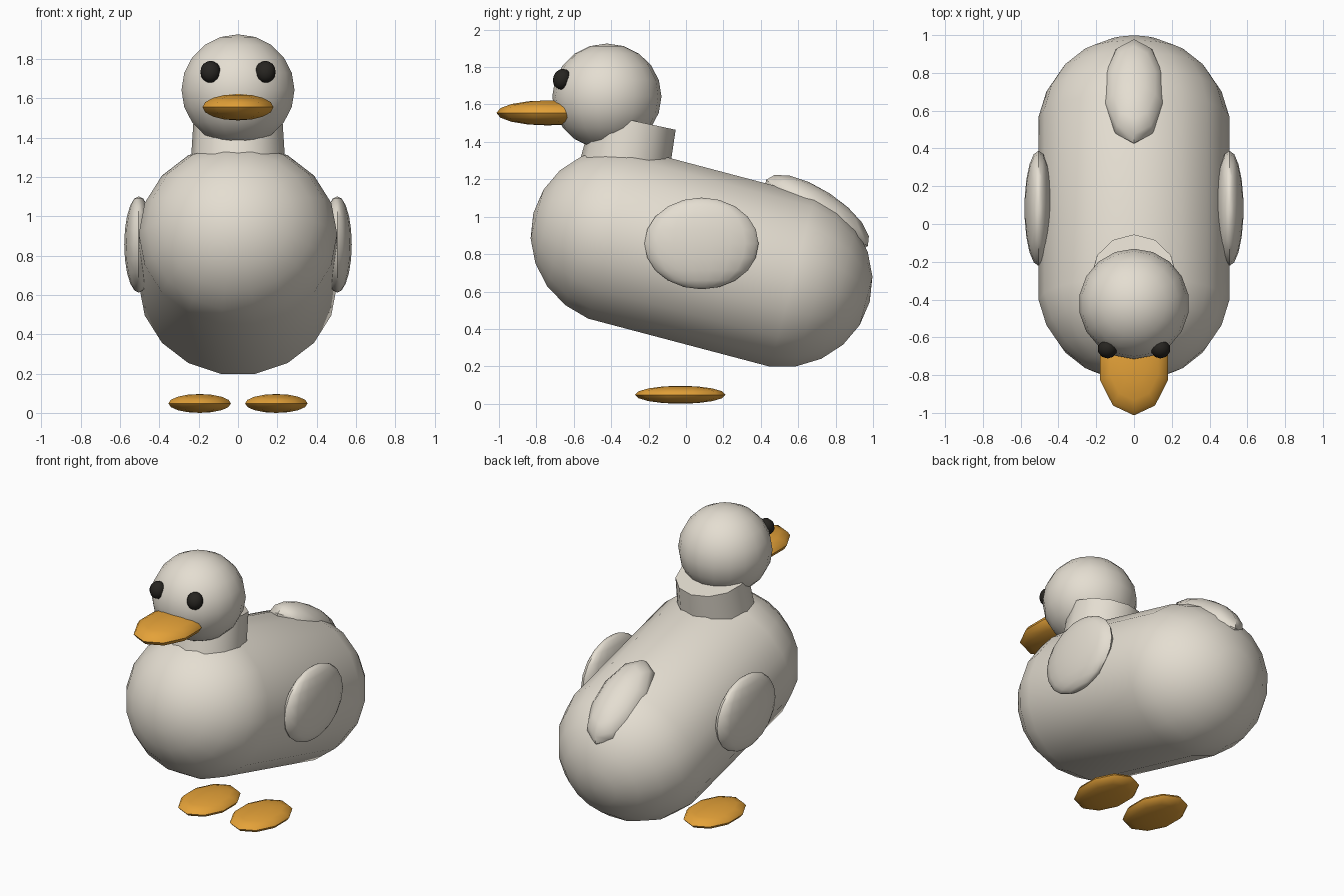
import bpy, bmesh
from math import radians, pi
from mathutils import Matrix, Vector

if "Cube" in bpy.data.objects:
    bpy.data.objects.remove(bpy.data.objects["Cube"])


def material(name, color):
    m = bpy.data.materials.new(name)
    m.diffuse_color = (*color, 1)
    m.use_nodes = True
    m.node_tree.nodes["Principled BSDF"].inputs["Base Color"].default_value = m.diffuse_color
    return m


CREAM = material("cream", (0.78, 0.73, 0.64))
ORANGE = material("orange", (0.78, 0.36, 0.04))
BLACK = material("black", (0.02, 0.018, 0.015))


def finish(bm, name, mat, loc, tilt=0):
    bmesh.ops.transform(bm, verts=bm.verts,
                        matrix=Matrix.Translation(loc) @ Matrix.Rotation(radians(tilt), 4, 'X'))
    bmesh.ops.recalc_face_normals(bm, faces=bm.faces)
    me = bpy.data.meshes.new(name)
    bm.to_mesh(me)
    bm.free()
    me.materials.append(mat)
    ob = bpy.data.objects.new(name, me)
    bpy.context.collection.objects.link(ob)
    bpy.ops.object.select_all(action='DESELECT')
    ob.select_set(True)
    bpy.context.view_layer.objects.active = ob
    bpy.ops.object.shade_smooth_by_angle(angle=radians(40))
    return ob


def ellipsoid(name, mat, loc, size, tilt=0, segs=18, rings=10):
    bm = bmesh.new()
    bmesh.ops.create_uvsphere(bm, u_segments=segs, v_segments=rings, radius=1)
    bmesh.ops.scale(bm, vec=Vector(size), verts=bm.verts)
    return finish(bm, name, mat, loc, tilt)


# body: capsule made by pulling the two halves of a sphere apart
bm = bmesh.new()
bmesh.ops.create_uvsphere(bm, u_segments=18, v_segments=11, radius=1)
bmesh.ops.rotate(bm, verts=bm.verts, cent=(0, 0, 0), matrix=Matrix.Rotation(pi / 18, 3, 'Z'))
bmesh.ops.scale(bm, vec=(0.51, 0.483, 0.498), verts=bm.verts)
for v in bm.verts:
    v.co.z += 0.432 if v.co.z > 0 else -0.432
finish(bm, "body", CREAM, (0, 0.083, 0.782), -104.8)

# neck: tilted tapered collar, vertex at the back
bm = bmesh.new()
bmesh.ops.create_cone(bm, cap_ends=True, segments=12, radius1=0.25, radius2=0.225, depth=0.4)
finish(bm, "neck", CREAM, (0, -0.317, 1.316), -12)

# head and bill
ellipsoid("head", CREAM, (0, -0.423, 1.643), (0.292, 0.292, 0.283))
ellipsoid("bill", ORANGE, (0, -0.74, 1.555), (0.19, 0.273, 0.067), segs=10, rings=8)

# tail
ellipsoid("tail", CREAM, (0, 0.70, 1.02), (0.168, 0.325, 0.125), tilt=-33, segs=10, rings=8)

# paired parts
for side, s in (("left", 1), ("right", -1)):
    ellipsoid(side + "_eye", BLACK, (s * 0.14, -0.662, 1.735), (0.053, 0.049, 0.056),
              tilt=-20, segs=10, rings=8)
    ellipsoid(side + "_wing", CREAM, (s * 0.505, 0.083, 0.857), (0.075, 0.305, 0.245))
    ellipsoid(side + "_foot", ORANGE, (s * 0.195, -0.03, 0.048), (0.167, 0.242, 0.048),
              segs=10, rings=8)
